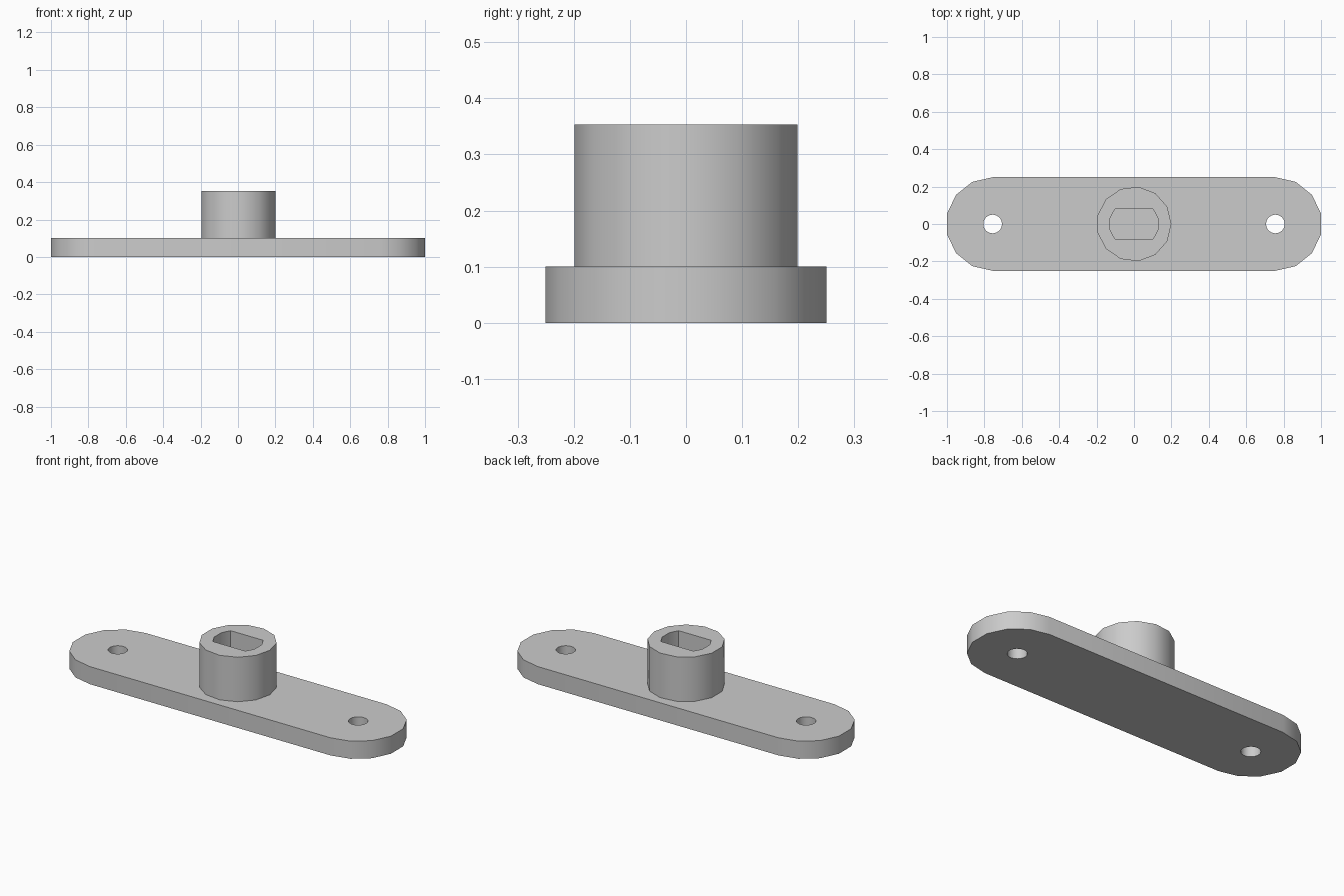
import bpy, bmesh, math

cube = bpy.data.objects.get("Cube")
if cube:
    bpy.data.objects.remove(cube, do_unlink=True)

grey = bpy.data.materials.new("light grey")
grey.use_nodes = True
colour = (0.6, 0.6, 0.6, 1)
grey.diffuse_color = colour
grey.node_tree.nodes["Principled BSDF"].inputs["Base Color"].default_value = colour


def arc(cx, radius, start, end, steps):
    """Points on an arc centred on the x axis, angles in degrees."""
    angles = [math.radians(start + (end - start) * i / steps) for i in range(steps + 1)]
    return [(cx + radius * math.cos(a), radius * math.sin(a)) for a in angles]


def prism(name, outline, bottom, top):
    """Extrude a flat outline upwards into a closed solid."""
    bm = bmesh.new()
    face = bm.faces.new([bm.verts.new((x, y, bottom)) for x, y in outline])
    walls = bmesh.ops.extrude_face_region(bm, geom=[face])
    verts = [v for v in walls["geom"] if isinstance(v, bmesh.types.BMVert)]
    bmesh.ops.translate(bm, verts=verts, vec=(0, 0, top - bottom))
    bmesh.ops.recalc_face_normals(bm, faces=bm.faces)
    mesh = bpy.data.meshes.new(name)
    bm.to_mesh(mesh)
    bm.free()
    mesh.materials.append(grey)
    obj = bpy.data.objects.new(name, mesh)
    bpy.context.collection.objects.link(obj)
    return obj


def select_only(obj):
    bpy.ops.object.select_all(action="DESELECT")
    obj.select_set(True)
    bpy.context.view_layer.objects.active = obj


def cut(obj, cutter):
    """Subtract the cutter for good, then discard it."""
    cutter.hide_render = True
    mod = obj.modifiers.new("cut", "BOOLEAN")
    mod.operation = "DIFFERENCE"
    mod.solver = "EXACT"
    mod.object = cutter
    select_only(obj)
    bpy.ops.object.modifier_apply(modifier=mod.name)
    bpy.data.objects.remove(cutter, do_unlink=True)


HOLE_X = 0.756
PLATE_TOP = 0.1
BOSS_TOP = 0.353

# Rounded mounting plate with a screw hole at each end
outline = arc(HOLE_X, 0.25, -90, 90, 7) + arc(-HOLE_X, 0.25, 90, 270, 7)
plate = prism("mounting_plate", outline, 0, PLATE_TOP)
for side in (-1, 1):
    hole = arc(side * HOLE_X, 0.05, 0, 360, 24)[:-1]
    cut(plate, prism("screw_hole_cutter", hole, -0.1, 0.2))

# Faceted boss with a double-flat shaft socket
boss = prism("shaft_boss", arc(0, 0.2, 0, 360, 13)[:-1], PLATE_TOP, BOSS_TOP)
FLAT_X, FLAT_Y = 0.102, 0.08
right_end = [(FLAT_X, -FLAT_Y), (0.127, -0.033), (0.127, 0.033), (FLAT_X, FLAT_Y)]
socket = right_end + [(-x, -y) for x, y in right_end]
cut(boss, prism("socket_cutter", socket, 0, 0.5))

for part in (plate, boss):
    select_only(part)
    bpy.ops.object.shade_smooth_by_angle(angle=math.radians(30))
